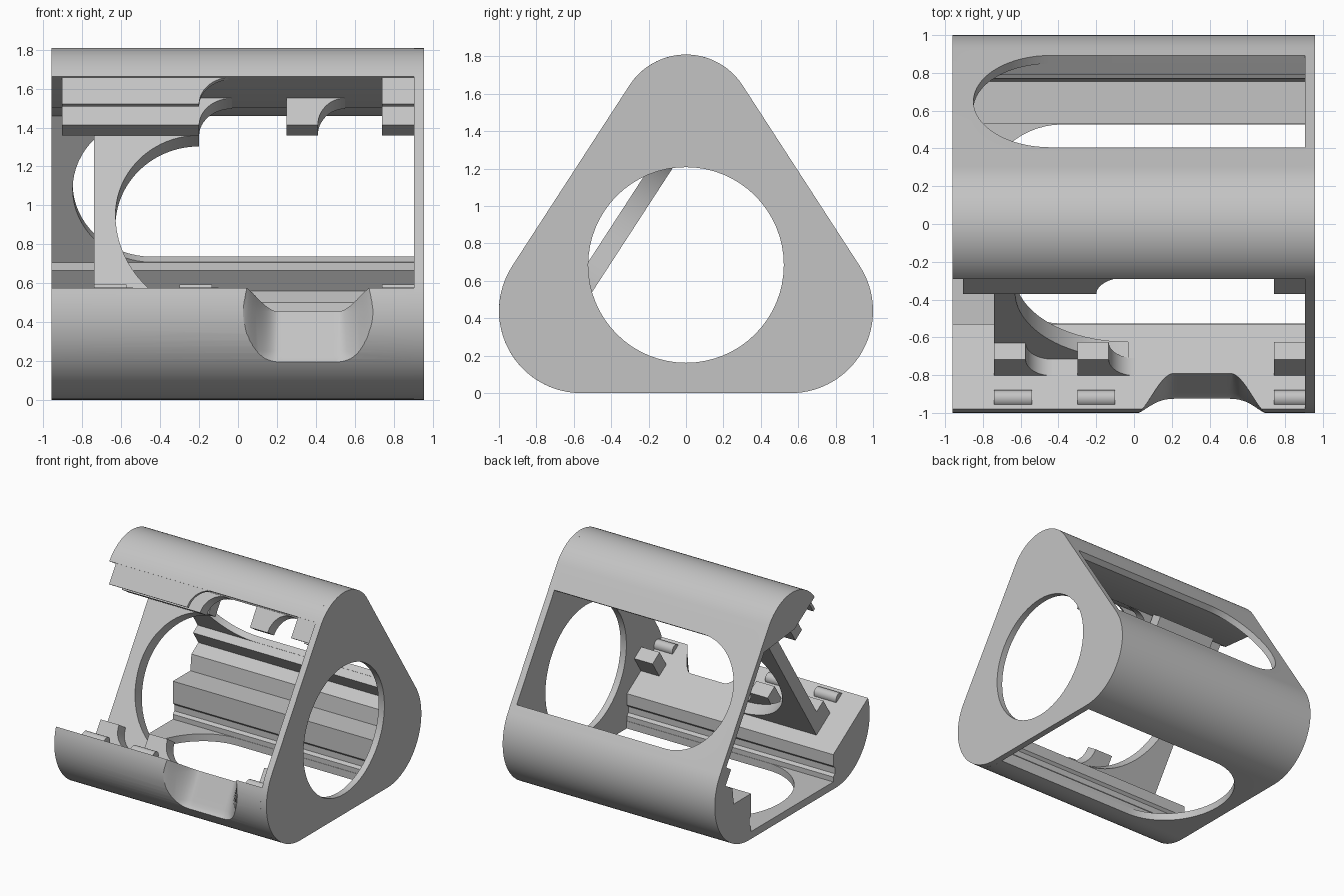
import bpy, bmesh, math
from mathutils import Vector as V

if "Cube" in bpy.data.objects:
    bpy.data.objects.remove(bpy.data.objects["Cube"])

grey = bpy.data.materials.new("plain grey")
grey.use_nodes = True
grey.diffuse_color = (0.55, 0.55, 0.55, 1)
grey.node_tree.nodes["Principled BSDF"].inputs["Base Color"].default_value = (0.55, 0.55, 0.55, 1)

O, X, Y, Z = V((0, 0, 0)), V((1, 0, 0)), V((0, 1, 0)), V((0, 0, 1))
TILT = math.radians(33)                      # tilt of the side faces' normals
CN, SN = math.cos(TILT), math.sin(TILT)
INWARD = V((0, CN, -SN))                     # into the model through the open front
UPSLOPE = V((0, SN, CN))                     # up along the open front


def make(name, bm):
    bmesh.ops.recalc_face_normals(bm, faces=bm.faces)
    me = bpy.data.meshes.new(name)
    bm.to_mesh(me)
    bm.free()
    ob = bpy.data.objects.new(name, me)
    ob.data.materials.append(grey)
    bpy.context.collection.objects.link(ob)
    return ob


def prism(name, pts, o, a, b, c, c0, c1):
    """Outline pts in axes a, b from origin o, extruded along c."""
    bm = bmesh.new()
    rings = [[bm.verts.new(o + a * p + b * q + c * d) for p, q in pts] for d in (c0, c1)]
    bm.faces.new(rings[0])
    bm.faces.new(rings[1])
    n = len(pts)
    for i in range(n):
        j = (i + 1) % n
        bm.faces.new((rings[0][i], rings[0][j], rings[1][j], rings[1][i]))
    return make(name, bm)


def arc(cx, cy, rx, ry, a0, a1, n=24):
    angles = [math.radians(a0 + (a1 - a0) * i / n) for i in range(n + 1)]
    return [(cx + rx * math.cos(t), cy + ry * math.sin(t)) for t in angles]


def select(ob):
    bpy.ops.object.select_all(action='DESELECT')
    ob.select_set(True)
    bpy.context.view_layer.objects.active = ob


def cut(ob, cutter):
    cutter.hide_render = True
    mod = ob.modifiers.new("cut", 'BOOLEAN')
    mod.operation, mod.solver, mod.object = 'DIFFERENCE', 'EXACT', cutter
    select(ob)
    bpy.ops.object.modifier_apply(modifier=mod.name)
    bpy.data.objects.remove(cutter)


def corners(start, end):
    """Rounded triangle outline, from the front corner round to the top."""
    return (arc(-.56, .44, .44, .44, start, 270)
            + arc(.56, .44, .44, .44, 270, 393, 32)
            + arc(0, 1.45, .36, .36, 33, end))


# Shell: thin walls, solid corners, a lip along the back, open along the front
groove = [(.53, .06), (.53, .1), (.55, .12), (.55, .17), (.53, .19)]
back = [(.363, 1.46), (.85, .706), (.79, .666), (.86, .56), (.77, .5), (.755, .37), (.53, .37)]
inner = ([(-.03, 1.5)] + back + groove[::-1]
         + [(-y, z) for y, z in groove] + [(-.53, .283)])
shell = prism("shell", corners(162.1, 143.7) + inner, O, Y, Z, X, -.96, .905)


# Windows with one rounded end
def slot(half, rx):
    return [(1, -half), (1, half)] + arc(-.85 + rx, 0, rx, half, 90, 270, 32)


cut(shell, prism("bottom_window", slot(.527, .47), O, X, Y, Z, -.1, .1))
cut(shell, prism("back_window", slot(.447, .41), V((0, .645, 1.108)), X,
                 V((0, -SN, CN)), V((0, CN, SN)), -.1, .15))

# Thumb scoop in the front edge, blended at both ends
scoop = [(-.95, .18), (-.925, .195), (-.905, .22), (-.89, .25), (-.79, .455), (-.75, .62)]
bm = bmesh.new()
rows = []
steps = 40
for i in range(steps + 1):
    x = .72 * i / steps
    t = min(1, x / .21, (.72 - x) / .21)
    f = t * t * (3 - 2 * t)
    sec = [(-1.2, .18)] + [(-1.01 + f * (y + 1.01), z) for y, z in scoop] + [(-1.2, .62)]
    rows.append([bm.verts.new((x, y, z)) for y, z in sec])
for r0, r1 in zip(rows, rows[1:]):
    for i in range(len(r0)):
        j = (i + 1) % len(r0)
        bm.faces.new((r0[i], r0[j], r1[j], r1[i]))
bm.faces.new(rows[0])
bm.faces.new(rows[-1])
cut(shell, make("scoop_cutter", bm))

# End wall with a round opening
wall = prism("end_wall", corners(147, 147), O, Y, Z, X, .905, .957)
cut(wall, prism("round_cutter", arc(0, .685, .523, .523, 0, 354.375, 63),
                O, Y, Z, X, .8, 1.1))

# Sloping inner plate with a curved edge
outline = ([(-.74, .36), (-.03, .36)] + arc(-.03, .95, .6, .54, 270, 180, 20)
           + arc(-.2, .95, .43, .41, 180, 90, 20)[1:] + [(-.2, 1.5), (-.74, 1.5)])
plate = prism("inner_plate", outline, V((0, -.82 / CN, 0)), X,
              V((0, SN / CN, 1)), INWARD, 0, .105)

parts = [shell, wall, plate]


# Tabs standing on the two mating faces, with a curved flank
def tab(name, x0, x1, flare, origin, up, d0, d1, height=.165):
    flank = arc(x1 + flare, height, flare, height, 180, 270, 12) if flare else [(x1, height)]
    pts = [(x0, -.03), (x0, height)] + flank + [(x1 + flare, -.03)]
    parts.append(prism(name, pts, origin, X, up, INWARD, d0, d1))


top_edge, low_edge = V((0, -.29, 1.665)), V((0, -.979, .575))
for name, x0, x1, flare in (("long", -.905, -.2, .17),
                            ("middle", .25, .41, .14),
                            ("end", .74, .906, 0)):
    tab(name + "_upper_tab", x0, x1, flare, top_edge, -UPSLOPE, .21, .31)
    if name != "middle":
        tab(name + "_upper_latch", x0, x1, flare, top_edge, -UPSLOPE, .01, .035)

for name, x0, flare in (("left", -.74, .14), ("middle", -.3, .14), ("end", .74, 0)):
    x1 = x0 + .166
    tab(name + "_lower_tab", x0, x1, flare, low_edge, UPSLOPE, .21, .32, .158)
    # Rounded pad near the outer edge
    parts.append(prism(name + "_pad", arc(.07, -.01, .045, .05, 0, 180, 10),
                       low_edge + X * x0, INWARD, UPSLOPE, X, 0, .2 if flare else .166))

for ob in parts:
    select(ob)
    bpy.ops.object.shade_smooth_by_angle(angle=math.radians(28))
